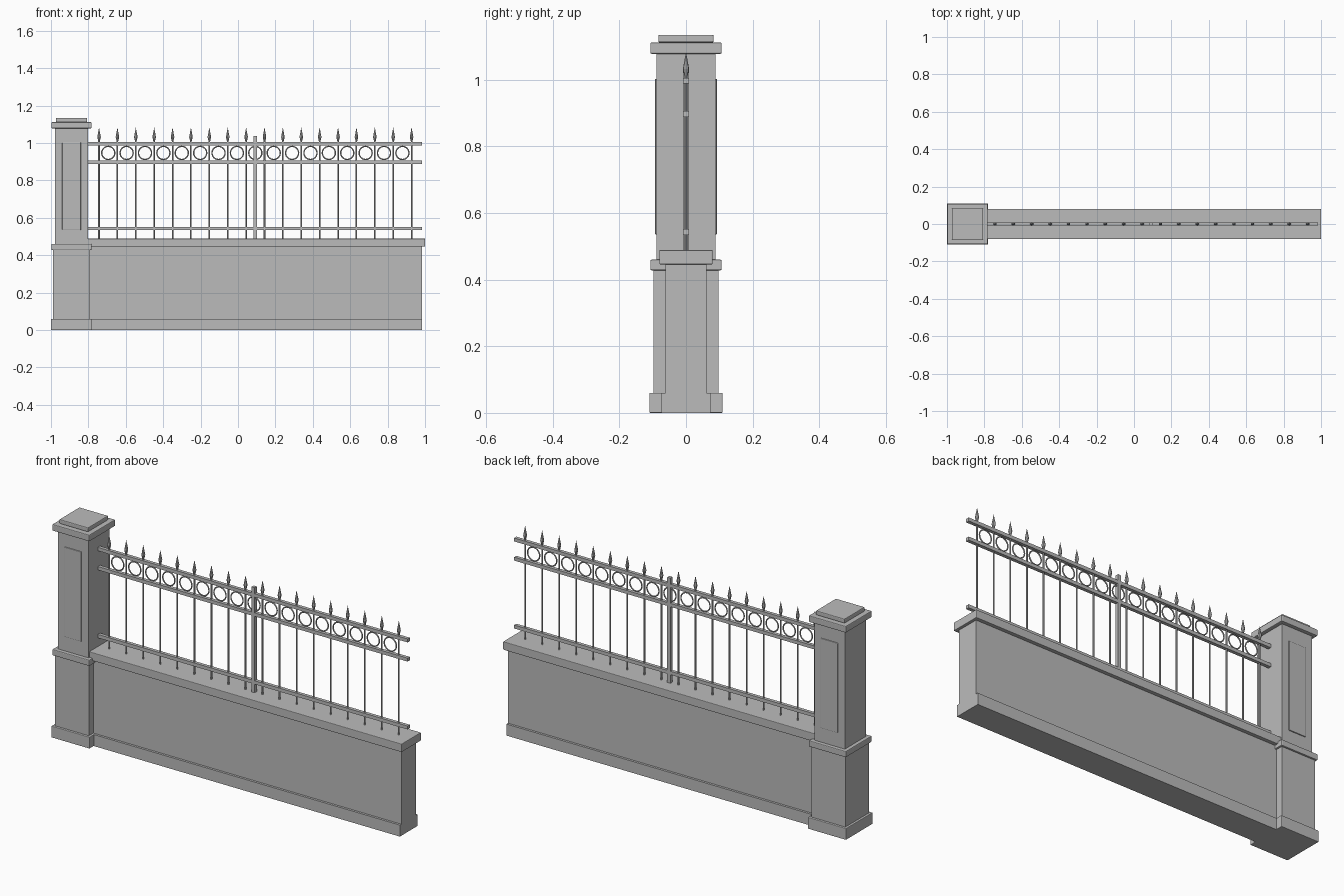
import bpy
import math

default_cube = bpy.data.objects.get("Cube")
if default_cube:
    bpy.data.objects.remove(default_cube, do_unlink=True)

grey = bpy.data.materials.new("plain_grey")
grey.use_nodes = True
grey.diffuse_color = (0.5, 0.5, 0.5, 1)
grey.node_tree.nodes["Principled BSDF"].inputs["Base Color"].default_value = (0.5, 0.5, 0.5, 1)


def finish(name, smooth=False):
    obj = bpy.context.object
    obj.name = name
    obj.data.materials.append(grey)
    if smooth:
        bpy.ops.object.shade_smooth_by_angle(angle=math.radians(40))
    return obj


def box(name, x0, x1, half_y, z0, z1, y=0, bevel=0):
    bpy.ops.mesh.primitive_cube_add(size=1, location=((x0 + x1) / 2, y, (z0 + z1) / 2))
    obj = bpy.context.object
    obj.scale = (x1 - x0, half_y * 2, z1 - z0)
    bpy.ops.object.transform_apply(location=False, rotation=False, scale=True)
    if bevel:
        mod = obj.modifiers.new("soft_edges", "BEVEL")
        mod.width = bevel
        mod.segments = 2
    return finish(name)


def cone(name, x, z0, z1, r0, r1, sides=8):
    bpy.ops.mesh.primitive_cone_add(vertices=sides, radius1=r0, radius2=r1, depth=z1 - z0,
                                    location=(x, 0, (z0 + z1) / 2))
    return finish(name, True)


# Pillar, stacked from square blocks
PILLAR = -0.89


def block(name, half, z0, z1, bevel=0):
    return box(name, PILLAR - half, PILLAR + half, half, z0, z1, 0, bevel)


block("pillar_base", 0.11, 0, 0.06, 0.003)
block("pillar_lower_shaft", 0.098, 0.06, 0.43)
block("pillar_middle_band", 0.107, 0.428, 0.46, 0.004)
block("pillar_upper_shaft", 0.088, 0.46, 1.08)
block("pillar_cap", 0.107, 1.078, 1.112, 0.004)
block("pillar_top_slab", 0.083, 1.112, 1.135, 0.004)
for side, label in ((-1, "front"), (1, "back")):
    box("pillar_panel_" + label, PILLAR - 0.05, PILLAR + 0.05, 0.004, 0.535, 1.003,
        side * 0.089, 0.003)

# Low wall with plinth and coping
box("wall", -0.82, 0.985, 0.061, 0, 0.447)
box("wall_plinth", -0.82, 0.985, 0.073, 0, 0.06)
box("wall_coping", -0.82, 1.0, 0.08, 0.446, 0.489, 0, 0.003)

# Railing bars and the central post
for label, z in (("lower", 0.543), ("middle", 0.897), ("upper", 0.997)):
    box(label + "_rail", -0.803, 0.985, 0.009, z - 0.009, z + 0.009)
box("railing_post", 0.084, 0.102, 0.009, 0.485, 1.037)

# Pickets with spear tips, and a ring in each gap
FIRST, STEP, COUNT = -0.743, 0.0983, 18
for i in range(COUNT):
    x = FIRST + i * STEP
    cone("picket", x, 0.485, 1.02, 0.0042, 0.0042)
    cone("spear_collar", x, 1.012, 1.032, 0.005, 0.0095)
    cone("spear_tip", x, 1.032, 1.082, 0.0095, 0.0003)
    if i < COUNT - 1:
        bpy.ops.mesh.primitive_torus_add(major_radius=0.035, minor_radius=0.0035,
                                         major_segments=28, minor_segments=6,
                                         location=(x + STEP / 2, 0, 0.947),
                                         rotation=(math.pi / 2, 0, 0))
        finish("ring", True)
